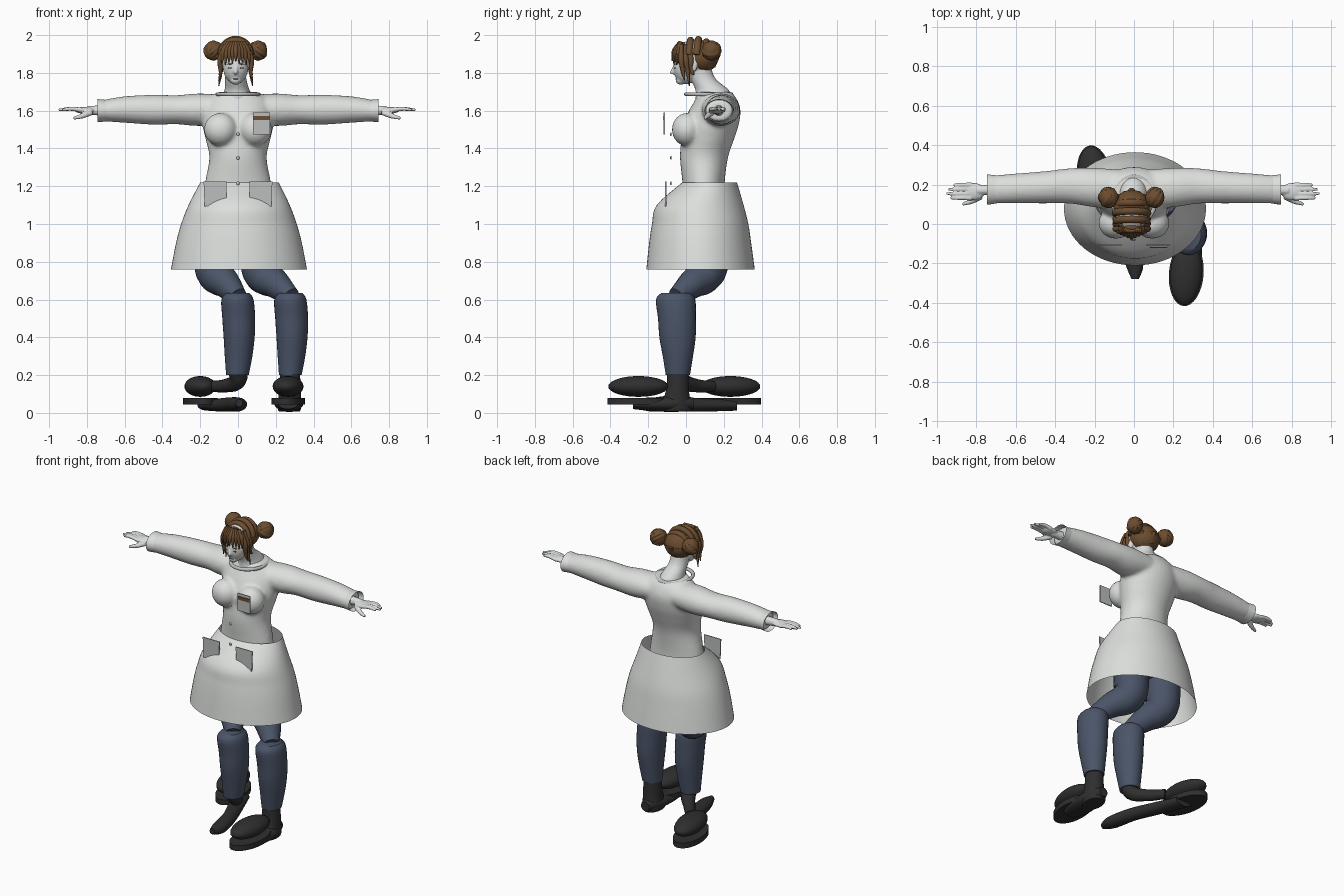
import bpy, bmesh, math
from mathutils import Vector

default = bpy.data.objects.get("Cube")
if default:
    bpy.data.objects.remove(default, do_unlink=True)


def material(name, *rgb):
    mat = bpy.data.materials.new(name)
    mat.use_nodes = True
    mat.diffuse_color = (*rgb, 1)
    mat.node_tree.nodes["Principled BSDF"].inputs["Base Color"].default_value = (*rgb, 1)
    return mat


COAT = material("coat white", .72, .74, .72)
SKIN = material("pale skin", .70, .72, .72)
TRIM = material("trim grey", .5, .52, .51)
HAIR = material("hair brown", .15, .075, .03)
DENIM = material("trouser blue", .07, .09, .14)
SHOE = material("shoe black", .028, .028, .028)
FACE = material("face lines", .12, .1, .1)
X, Y, Z = Vector((1, 0, 0)), Vector((0, 1, 0)), Vector((0, 0, 1))
HEAD_X = -.012


def activate(ob):
    bpy.ops.object.select_all(action="DESELECT")
    ob.select_set(True)
    bpy.context.view_layer.objects.active = ob


def finish(name, bm, mat):
    bmesh.ops.recalc_face_normals(bm, faces=bm.faces)
    mesh = bpy.data.meshes.new(name)
    bm.to_mesh(mesh)
    bm.free()
    ob = bpy.data.objects.new(name, mesh)
    bpy.context.collection.objects.link(ob)
    mesh.materials.append(mat)
    activate(ob)
    bpy.ops.object.shade_smooth_by_angle(angle=math.radians(40))
    return ob


def blend(rows, steps=4):
    """Smooth interpolation through rows of numbers."""
    out = []
    for i in range(len(rows) - 1):
        a, b, c, d = (rows[max(0, min(len(rows) - 1, i + k))] for k in (-1, 0, 1, 2))
        for s in range(steps):
            t = s / steps
            out.append([q + t * ((r - p) + t * ((2*p - 5*q + 4*r - w) + t * (3*q - p - 3*r + w))) / 2
                        for p, q, r, w in zip(a, b, c, d)])
    return out + [rows[-1]]


def loft(name, rows, u, v, mat, caps=True, segs=32):
    """Rows are x, y, z and the two radii of an ellipse along u and v."""
    bm = bmesh.new()
    rings = []
    for x, y, z, ru, rv in blend(rows):
        turn = [k * math.tau / segs for k in range(segs)]
        rings.append([bm.verts.new(Vector((x, y, z)) + u * ru * math.cos(a) + v * rv * math.sin(a))
                      for a in turn])
    for low, high in zip(rings, rings[1:]):
        for k in range(segs):
            j = (k + 1) % segs
            bm.faces.new((low[k], low[j], high[j], high[k]))
    if caps:
        bm.faces.new(rings[0])
        bm.faces.new(rings[-1])
    return finish(name, bm, mat)


def ball(name, loc, size, mat, turn=0):
    bm = bmesh.new()
    bmesh.ops.create_uvsphere(bm, u_segments=28, v_segments=18, radius=1)
    bmesh.ops.scale(bm, vec=size, verts=bm.verts)
    ob = finish(name, bm, mat)
    ob.location, ob.rotation_euler.z = loc, turn
    return ob


def strand(name, points, mat, sides=3):
    """Round tube through points of x, y, z and radius."""
    curve = bpy.data.curves.new(name, "CURVE")
    curve.dimensions, curve.bevel_depth = "3D", 1
    curve.bevel_resolution, curve.resolution_u, curve.use_fill_caps = sides, 8, True
    spline = curve.splines.new("BEZIER")
    spline.bezier_points.add(len(points) - 1)
    for p, (x, y, z, r) in zip(spline.bezier_points, points):
        p.co, p.radius = (x, y, z), r
        p.handle_left_type = p.handle_right_type = "AUTO"
    ob = bpy.data.objects.new(name, curve)
    bpy.context.collection.objects.link(ob)
    curve.materials.append(mat)
    activate(ob)
    bpy.ops.object.convert(target="MESH")
    bpy.ops.object.shade_smooth_by_angle(angle=math.radians(50))
    return bpy.context.object


def ring(name, loc, major, minor, mat, rot=(0, 0, 0), scale=(1, 1, 1)):
    bpy.ops.mesh.primitive_torus_add(major_radius=major, minor_radius=minor, location=loc, rotation=rot,
                                     major_segments=32, minor_segments=10)
    ob = bpy.context.object
    ob.name, ob.scale = name, scale
    ob.data.materials.append(mat)
    bpy.ops.object.shade_smooth()


def plate(name, corners, y, mat, thick=.006):
    bm = bmesh.new()
    face = bm.faces.new([bm.verts.new((x, y, z)) for x, z in corners])
    out = bmesh.ops.extrude_face_region(bm, geom=[face])["geom"]
    bmesh.ops.translate(bm, vec=Y * thick, verts=[g for g in out if isinstance(g, bmesh.types.BMVert)])
    finish(name, bm, mat)


def fuse(name, parts, voxel, rounds):
    """Merge overlapping solids into one smooth skin."""
    activate(parts[0])
    for ob in parts:
        ob.select_set(True)
    bpy.ops.object.join()
    ob = bpy.context.object
    ob.name = name
    bpy.ops.object.transform_apply()
    remesh = ob.modifiers.new("Remesh", "REMESH")
    remesh.mode, remesh.voxel_size, remesh.use_smooth_shade = "VOXEL", voxel, True
    soft = ob.modifiers.new("Smooth", "SMOOTH")
    soft.factor, soft.iterations = .5, rounds


# Coat body with sleeves
coat = [loft("coat_torso", [(0, .095, 1.12, .19, .11), (0, .093, 1.22, .175, .112), (0, .095, 1.35, .152, .127),
                            (0, .115, 1.45, .172, .14), (0, .13, 1.52, .187, .148), (0, .152, 1.6, .187, .137),
                            (0, .16, 1.66, .165, .11), (0, .15, 1.7, .1, .09)], X, Y, COAT)]
for s in (-1, 1):
    coat.append(ball("bust", (s * .092, .005, 1.5), (.088, .08, .088), COAT))
    coat.append(loft("sleeve", [(0, .17, 1.61, .1, .07), (s * .2, .185, 1.605, .1, .086),
                                (s * .32, .193, 1.605, .09, .077), (s * .45, .186, 1.605, .082, .079),
                                (s * .6, .18, 1.606, .076, .07), (s * .72, .175, 1.6, .071, .056)], Y, Z, COAT))
    loft("cuff", [(s * .69, .176, 1.6, .07, .056), (s * .72, .175, 1.6, .074, .059),
                  (s * .745, .175, 1.6, .077, .061)], Y, Z, COAT, caps=False)
fuse("coat_body", coat, .011, 6)

# Flared skirt, collar, buttons and pockets
loft("coat_skirt", [(.008, .125, 1.22, .208, .145), (.006, .075, 1.1, .268, .23), (.005, .075, 1, .306, .255),
                    (.005, .075, .9, .333, .27), (.005, .077, .76, .36, .287)], X, Y, COAT, caps=False, segs=64)
ring("collar", (0, .12, 1.687), .108, .011, TRIM, scale=(1, 1.1, 1))
for z in (1.215, 1.35, 1.475):
    ball("button", (0, -.08, z), (.01, .004, .01), TRIM)
for s in (-1, 1):
    plate("waist_pocket", [(s * .06, 1.225), (s * .182, 1.225), (s * .177, 1.092), (s * .062, 1.118)], -.11, TRIM)
plate("chest_pocket", [(.08, 1.475), (.17, 1.475), (.17, 1.59), (.08, 1.59)], -.118, TRIM)
plate("pocket_stripe", [(.082, 1.55), (.168, 1.55), (.168, 1.572), (.082, 1.572)], -.122, HAIR, .004)

# Hands
for s in (-1, 1):
    def reach(x, y, z, r):
        return (s * x - .005, y, z, r)
    hand = [ball("palm", (s * .805 - .005, .165, 1.602), (.055, .043, .018), SKIN),
            strand("wrist", [reach(.68, .175, 1.6, .03), reach(.79, .17, 1.602, .024)], SKIN),
            strand("thumb", [reach(.77, .14, 1.592, .016), reach(.82, .115, 1.572, .014),
                             reach(.865, .1, 1.56, .008)], SKIN)]
    for k, tip in enumerate((.925, .945, .937, .91)):
        y = .132 + k * .022
        hand.append(strand("finger", [reach(.82, y, 1.603, .013), reach(.88, y, 1.61, .011),
                                      reach(tip, y, 1.604, .007)], SKIN))
    fuse("left_hand" if s > 0 else "right_hand", hand, .005, 2)

# Head and neck
head = [ball("cranium", (HEAD_X, .045, 1.885), (.083, .1, .092), SKIN),
        ball("face", (HEAD_X, 0, 1.83), (.067, .068, .09), SKIN),
        ball("chin", (HEAD_X, -.027, 1.762), (.03, .028, .025), SKIN),
        ball("nose", (HEAD_X, -.068, 1.803), (.011, .018, .012), SKIN),
        strand("nose_bridge", [(HEAD_X, -.06, 1.84, .007), (HEAD_X, -.076, 1.806, .008)], SKIN),
        loft("neck", [(0, .15, 1.66, .085, .1), (-.005, .138, 1.71, .066, .088), (HEAD_X, .09, 1.77, .056, .066),
                      (HEAD_X, .07, 1.84, .055, .06)], X, Y, SKIN)]
for s in (-1, 1):
    head.append(ball("ear", (HEAD_X + s * .078, .04, 1.835), (.012, .02, .03), SKIN))
    ball("eye", (HEAD_X + s * .028, -.058, 1.826), (.013, .006, .004), FACE)
    ball("brow", (HEAD_X + s * .03, -.059, 1.846), (.016, .005, .003), HAIR)
fuse("head", head, .006, 2)
ball("mouth", (HEAD_X, -.051, 1.768), (.014, .006, .003), FACE)

# Hair: back cap, bands over the crown, fringe, side locks and buns
ball("hair_back", (HEAD_X, .085, 1.887), (.092, .088, .086), HAIR)
for y in (-.03, .012, .054, .096):
    size = math.sqrt(1 - ((y - .045) / .1) ** 2)
    band = []
    for k in range(-4, 5):
        a = k * math.radians(21)
        band.append((HEAD_X + .083 * size * math.sin(a), y + .012 * math.cos(a),
                     1.885 + .092 * size * math.cos(a), .019))
    strand("crown_band", band, HAIR)
for k in range(-4, 5):
    x = k * .016
    strand("fringe", [(HEAD_X + x * .6, -.03, 1.962, .012), (HEAD_X + x, -.062 + abs(x) * .4, 1.915, .014),
                      (HEAD_X + x * 1.15, -.074 + abs(x) * .5, 1.862 - .01 * (k % 2) - abs(x) * .2, .003)], HAIR)
for s in (-1, 1):
    for y, end in ((-.025, 1.76), (.0, 1.73), (.025, 1.79)):
        strand("side_lock", [(HEAD_X + s * .055, y, 1.95, .012), (HEAD_X + s * .083, y, 1.87, .015),
                             (HEAD_X + s * .08, y + .01, 1.8, .01), (HEAD_X + s * .09, y + .018, end, .003)], HAIR)
    center = (HEAD_X + s * .118, .135, 1.918)
    ball("bun", center, (.048, .048, .052), HAIR)
    for tilt in range(4):
        ring("bun_coil", center, .036, .018, HAIR, rot=(tilt * math.pi / 4, .6 * s, tilt * .5))
for k in range(-2, 3):
    strand("nape_hair", [(HEAD_X + k * .033, .165 - abs(k) * .016, 1.9, .02),
                         (HEAD_X + k * .026, .145 - abs(k) * .014, 1.83, .01)], HAIR)

# Trousers with bent knees
ball("trouser_hips", (0, .13, 1.02), (.19, .12, .12), DENIM)
for side, hip, knee in (("right", -.12, 0), ("left", .127, .28)):
    strand(side + "_thigh", [(hip, .14, 1.05, .1), (hip, .125, .85, .108), (hip, .105, .745, .103),
                             ((hip + knee) / 2, .03, .68, .077), (knee, -.05, .615, .05)], DENIM, 6)
    loft(side + "_shin", [(knee, -.055, .635, .06, .075), (knee - .003, -.055, .6, .085, .104),
                          (knee + .004, -.048, .5, .087, .1), (knee + .006, -.045, .4, .082, .096),
                          (knee + .003, -.043, .3, .073, .08), (knee - .003, -.043, .2, .06, .064)], X, Y, DENIM)

# Shoes: toe cap and flat sole on each
for side, x, y, turn in (("left", .265, -.252, -.08), ("right", -.2, .235, .15)):
    ball(side + "_toe_cap", (x, y, .14), (.081, .16, .055), SHOE, turn)
    sole = loft(side + "_sole", [(0, 0, .045, .088, .165), (0, 0, .08, .088, .165)], X, Y, SHOE)
    sole.location, sole.rotation_euler.z = (x, y, 0), turn
loft("left_ankle", [(.275, -.043, .22, .052, .056), (.275, -.045, .12, .058, .06),
                    (.272, -.055, .03, .062, .085), (.272, -.055, .008, .055, .08)], X, Y, SHOE)
loft("left_foot", [(.272, .04, .05, .03, .03), (.272, -.05, .05, .066, .045), (.268, -.18, .045, .075, .035),
                   (.265, -.28, .045, .05, .025)], X, Z, SHOE)
strand("right_ankle", [(0, -.045, .22, .052), (0, -.025, .175, .045), (-.06, .05, .145, .036),
                       (-.13, .14, .14, .03)], SHOE, 5)
loft("right_foot", [(.006, -.28, .052, .018, .02), (.002, -.2, .045, .046, .036), (-.03, -.05, .045, .046, .038),
                    (-.09, .1, .042, .052, .035), (-.16, .27, .04, .055, .028)], X, Z, SHOE)
